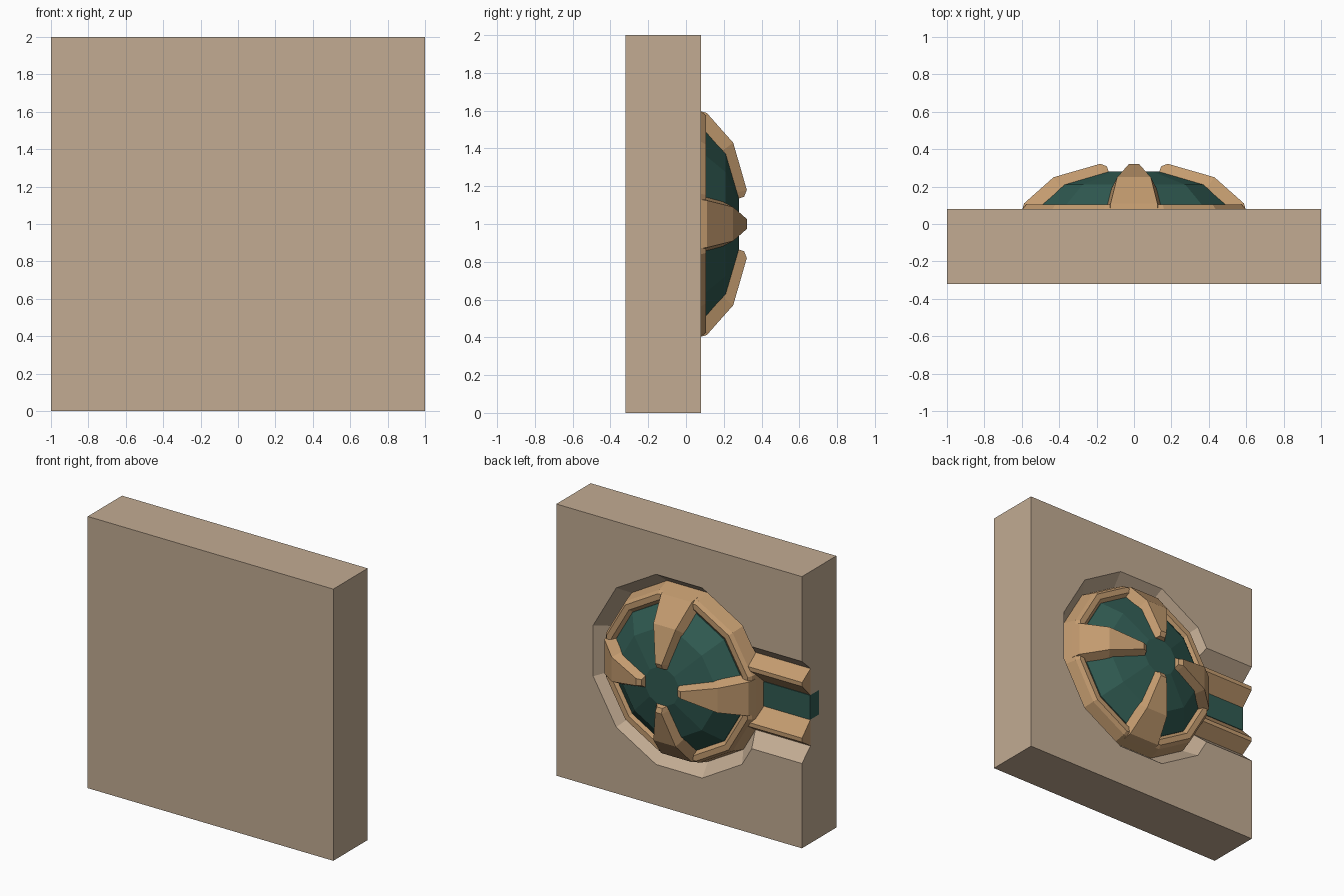
import bpy, bmesh, math
from mathutils import Matrix, Vector

if "Cube" in bpy.data.objects:
    bpy.data.objects.remove(bpy.data.objects["Cube"])

SIDES = 12
CZ = 1.0


def material(name, rgb):
    m = bpy.data.materials.new(name)
    m.diffuse_color = (*rgb, 1)
    m.use_nodes = True
    m.node_tree.nodes["Principled BSDF"].inputs["Base Color"].default_value = m.diffuse_color
    return m


STONE = material("stone", (0.54, 0.41, 0.29))
BRONZE = material("bronze", (0.55, 0.33, 0.16))
TEAL = material("teal", (0.03, 0.105, 0.085))


def finish(name, bm, mat):
    bmesh.ops.recalc_face_normals(bm, faces=bm.faces)
    me = bpy.data.meshes.new(name)
    bm.to_mesh(me)
    bm.free()
    me.materials.append(mat)
    ob = bpy.data.objects.new(name, me)
    bpy.context.collection.objects.link(ob)
    return ob


def loft(name, loops, mat, closed=False):
    """Skin a list of equal-sized point loops; cap the ends unless closed."""
    bm = bmesh.new()
    vs = [[bm.verts.new(p) for p in loop] for loop in loops]
    n = len(vs[0])
    for k in range(len(vs) if closed else len(vs) - 1):
        a, b = vs[k], vs[(k + 1) % len(vs)]
        for i in range(n):
            j = (i + 1) % n
            bm.faces.new((a[i], a[j], b[j], b[i]))
    if not closed:
        bm.faces.new(vs[0])
        bm.faces.new(vs[-1])
    return finish(name, bm, mat)


def lathe(name, profile, mat, closed=False):
    """Twelve-sided turning about the y axis; profile = (flat radius, y)."""
    loops = []
    for r, y in profile:
        R = r / math.cos(math.pi / SIDES)
        angles = [(i + 0.5) * 2 * math.pi / SIDES for i in range(SIDES)]
        loops.append([(R * math.cos(a), y, CZ + R * math.sin(a)) for a in angles])
    return loft(name, loops, mat, closed)


def prism(name, profile, x0, x1, mat):
    """Extrude a (y, z offset) profile along x."""
    return loft(name, [[(x, y, CZ + z) for y, z in profile] for x in (x0, x1)], mat)


# Wall block
block = prism("wall_block", [(-.32, -1), (.08, -1), (.08, 1), (-.32, 1)], -1, 1, STONE)

# Sloped round recess, side channel and inlay slot cut into the back face
cutters = [
    lathe("recess_cutter", [(.62, -.02), (.78, .18)], STONE),
    prism("channel_cutter", [(-.021, -.285), (.18, -.465), (.18, .465), (-.021, .285)],
          -1.2, -.45, STONE),
    prism("slot_cutter", [(-.12, -.09), (.1, -.09), (.1, .09), (-.12, .09)],
          -1.2, -.5, STONE),
]
bpy.context.view_layer.objects.active = block
for c in cutters:
    c.hide_render = True
    mod = block.modifiers.new("cut", 'BOOLEAN')
    mod.operation = 'DIFFERENCE'
    mod.solver = 'EXACT'
    mod.object = c
    bpy.ops.object.modifier_apply(modifier=mod.name)
for c in cutters:
    bpy.data.objects.remove(c)

# Rim ring around the dome
lathe("rim_ring", [(.625, -.03), (.595, .08), (.575, .105), (.535, .105),
                   (.505, .08), (.48, -.03)], BRONZE, closed=True)

# Faceted dome
lathe("dome", [(.53, -.03), (.51, .09), (.375, .21), (.135, .28)], TEAL)

# Four tapered ribs with chamfered sides: (outer r, y), (inner r, y), half width
stations = [((.605, .05), (.50, .03), .130),
            ((.588, .110), (.51, .07), .125),
            ((.430, .250), (.39, .195), .090),
            ((.180, .322), (.165, .262), .026),
            ((.145, .308), (.130, .265), .022)]
for q in range(4):
    rot = Matrix.Rotation(q * math.pi / 2, 4, 'Y')
    loops = []
    for (ro, yo), (ri, yi), w in stations:
        b = w + .028
        pts = [(ro, yo, -w), (ro, yo, w), (ri, yi, b), (ri, yi, -b)]
        loops.append([rot @ Vector(p) + Vector((0, 0, CZ)) for p in pts])
    loft(f"dome_rib_{q + 1}", loops, BRONZE)

# Channel rails and inlay strip leading to the side edge
for side, s in (("upper", 1), ("lower", -1)):
    prism(f"{side}_channel_rail",
          [(-.022, .285 * s), (.078, .22 * s), (.078, .19 * s), (-.022, .088 * s)],
          -1, -.54, BRONZE)
prism("channel_inlay", [(-.12, -.09), (-.015, -.09), (-.015, .09), (-.12, .09)],
      -1, -.5, TEAL)
